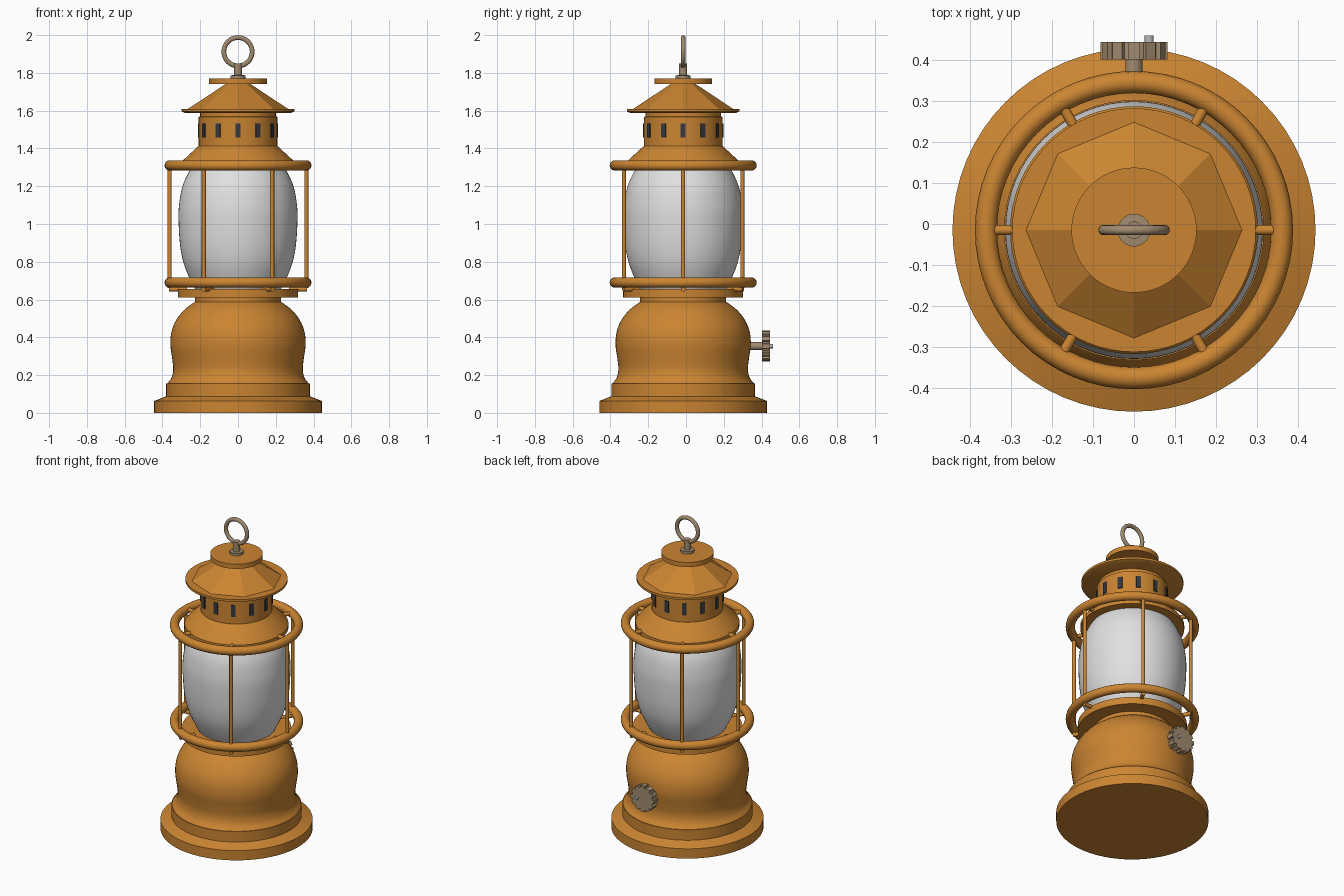
import bpy, bmesh, math
from mathutils import Vector, Matrix

if "Cube" in bpy.data.objects:
    bpy.data.objects.remove(bpy.data.objects["Cube"])

CY = -0.015  # lantern axis in y (the knob shifts the centre)


def material(name, rgb):
    m = bpy.data.materials.new(name)
    m.diffuse_color = (*rgb, 1)
    m.use_nodes = True
    m.node_tree.nodes["Principled BSDF"].inputs["Base Color"].default_value = m.diffuse_color
    return m


ORANGE = material("orange_enamel", (0.60, 0.235, 0.032))
GLASS = material("frosted_glass", (0.75, 0.75, 0.75))
METAL = material("worn_brass", (0.36, 0.26, 0.16))
DARK = material("dark_slot", (0.035, 0.04, 0.05))
STEEL = material("steel", (0.5, 0.5, 0.5))


def finish(name, bm, mat, angle=30):
    bmesh.ops.recalc_face_normals(bm, faces=bm.faces)
    me = bpy.data.meshes.new(name)
    bm.to_mesh(me)
    bm.free()
    ob = bpy.data.objects.new(name, me)
    bpy.context.collection.objects.link(ob)
    me.materials.append(mat)
    bpy.ops.object.select_all(action='DESELECT')
    ob.select_set(True)
    bpy.context.view_layer.objects.active = ob
    if angle:
        bpy.ops.object.shade_smooth_by_angle(angle=math.radians(angle))
    return ob


def lathe(name, profile, mat, n=64, angle=30):
    """Revolve (radius, z) points around the lantern axis and cap both ends."""
    bm = bmesh.new()
    rings = [[bm.verts.new((r * math.cos(2 * math.pi * i / n),
                            CY + r * math.sin(2 * math.pi * i / n), z))
              for i in range(n)] for r, z in profile]
    for a, b in zip(rings, rings[1:]):
        for i in range(n):
            bm.faces.new((a[i], a[(i + 1) % n], b[(i + 1) % n], b[i]))
    bm.faces.new(rings[0])
    bm.faces.new(rings[-1])
    return finish(name, bm, mat, angle)


def smooth_profile(pts, steps=5):
    """Catmull-Rom through the profile points."""
    p = [Vector(q) for q in [pts[0]] + pts + [pts[-1]]]
    out = []
    for a, b, c, d in zip(p, p[1:], p[2:], p[3:]):
        for k in range(steps):
            t = k / steps
            out.append(0.5 * (2 * b + (c - a) * t + (2 * a - 5 * b + 4 * c - d) * t * t
                              + (3 * b - a - 3 * c + d) * t ** 3))
    return [tuple(v) for v in out] + [pts[-1]]


def torus(name, major, minor, centre, mat, upright=False, n=64, m=16):
    bm = bmesh.new()
    vs = []
    for i in range(n):
        a = 2 * math.pi * i / n
        for j in range(m):
            b = 2 * math.pi * j / m
            r, h = major + minor * math.cos(b), minor * math.sin(b)
            co = (r * math.cos(a), h, r * math.sin(a)) if upright else \
                 (r * math.cos(a), r * math.sin(a), h)
            vs.append(bm.verts.new(Vector(co) + Vector(centre)))
    for i in range(n):
        for j in range(m):
            i2, j2 = (i + 1) % n, (j + 1) % m
            bm.faces.new((vs[i * m + j], vs[i2 * m + j], vs[i2 * m + j2], vs[i * m + j2]))
    return finish(name, bm, mat, 60)


def rod(bm, p, q, radius, n=12):
    p, q = Vector(p), Vector(q)
    d = q - p
    mat = Matrix.Translation((p + q) / 2) @ d.to_track_quat('Z', 'Y').to_matrix().to_4x4()
    bmesh.ops.create_cone(bm, cap_ends=True, segments=n, radius1=radius,
                          radius2=radius, depth=d.length, matrix=mat)


# Foot and fuel tank
lathe("base_foot", [(.444, 0), (.444, .063), (.38, .088), (.38, .155), (.3, .156)], ORANGE, angle=20)
lathe("fuel_tank", smooth_profile([(.378, .152), (.353, .185), (.343, .23), (.348, .285), (.358, .36),
                                   (.352, .43), (.328, .49), (.285, .545), (.228, .588)]),
      ORANGE)
lathe("tank_neck", [(.228, .58), (.228, .615)], ORANGE)
lathe("burner_plate", [(.318, .61), (.318, .655)], ORANGE)

# Glass globe
lathe("glass_globe", smooth_profile([(.225, .65), (.26, .72), (.29, .80), (.308, .90), (.315, 1.03),
                                     (.311, 1.11), (.294, 1.2), (.258, 1.28), (.235, 1.31)]), GLASS)

# Cage: two rings and six bent bars
torus("cage_ring_lower", .362, .027, (0, CY, .69), ORANGE)
torus("cage_ring_upper", .362, .027, (0, CY, 1.31), ORANGE)
bm = bmesh.new()
for k in range(6):
    c, s = math.cos(k * math.pi / 3), math.sin(k * math.pi / 3)

    def at(r, z):
        return (r * c, CY + r * s, z)
    rod(bm, at(.362, .66), at(.362, 1.315), .011)
    rod(bm, at(.27, .655), at(.366, .655), .0125)
    rod(bm, at(.26, 1.315), at(.362, 1.315), .0125)
finish("cage_bars", bm, ORANGE, 40)

# Hood, vented collar and cap
lathe("hood", [(.303, 1.295), (.303, 1.32), (.288, 1.34), (.21, 1.412)], ORANGE)
lathe("vent_collar", [(.208, 1.40), (.208, 1.567), (.2, 1.57), (.2, 1.6)], ORANGE)
bm = bmesh.new()
for k in range(12):
    rot = Matrix.Translation((0, CY, 0)) @ Matrix.Rotation(k * math.pi / 6, 4, 'Z')
    bmesh.ops.create_cube(bm, size=1, matrix=rot @ Matrix.Translation((.208, 0, 1.495))
                          @ Matrix.Diagonal((.009, .027, .074, 1)))
finish("vent_slots", bm, DARK, 0)
lathe("cap_rim", [(.28, 1.588), (.298, 1.596), (.298, 1.61)], ORANGE)
lathe("cap_pyramid", [(.267, 1.608), (.06, 1.745)], ORANGE, n=8, angle=0)
lathe("cap_disc", [(.153, 1.741), (.153, 1.771)], ORANGE)

# Hanging ring and post
lathe("ring_post", [(.04, 1.77), (.04, 1.787), (.021, 1.788), (.021, 1.85)], METAL, n=32)
torus("hanging_ring", .075, .0125, (0, CY, 1.912), METAL, upright=True, n=48, m=12)

# Valve knob on the back: shaft, toothed wheel and pin
KZ = .353
bm = bmesh.new()
rod(bm, (0, .31, KZ), (0, .41, KZ), .021, 24)
finish("knob_shaft", bm, METAL, 40)
bm = bmesh.new()
outline = []
for k in range(12):
    for off, r in ((-.30, .083), (.30, .083), (.38, .071), (.62, .071)):
        a = (k + off) * math.pi / 6
        outline.append(bm.verts.new((r * math.cos(a), .402, KZ + r * math.sin(a))))
face = bm.faces.new(outline)
ext = bmesh.ops.extrude_face_region(bm, geom=[face], use_keep_orig=True)
bmesh.ops.translate(bm, vec=(0, .043, 0),
                    verts=[v for v in ext["geom"] if isinstance(v, bmesh.types.BMVert)])
finish("knob_wheel", bm, METAL, 0)
bm = bmesh.new()
rod(bm, (.037, .43, KZ), (.037, .461, KZ), .011, 16)
finish("knob_pin", bm, STEEL, 40)
